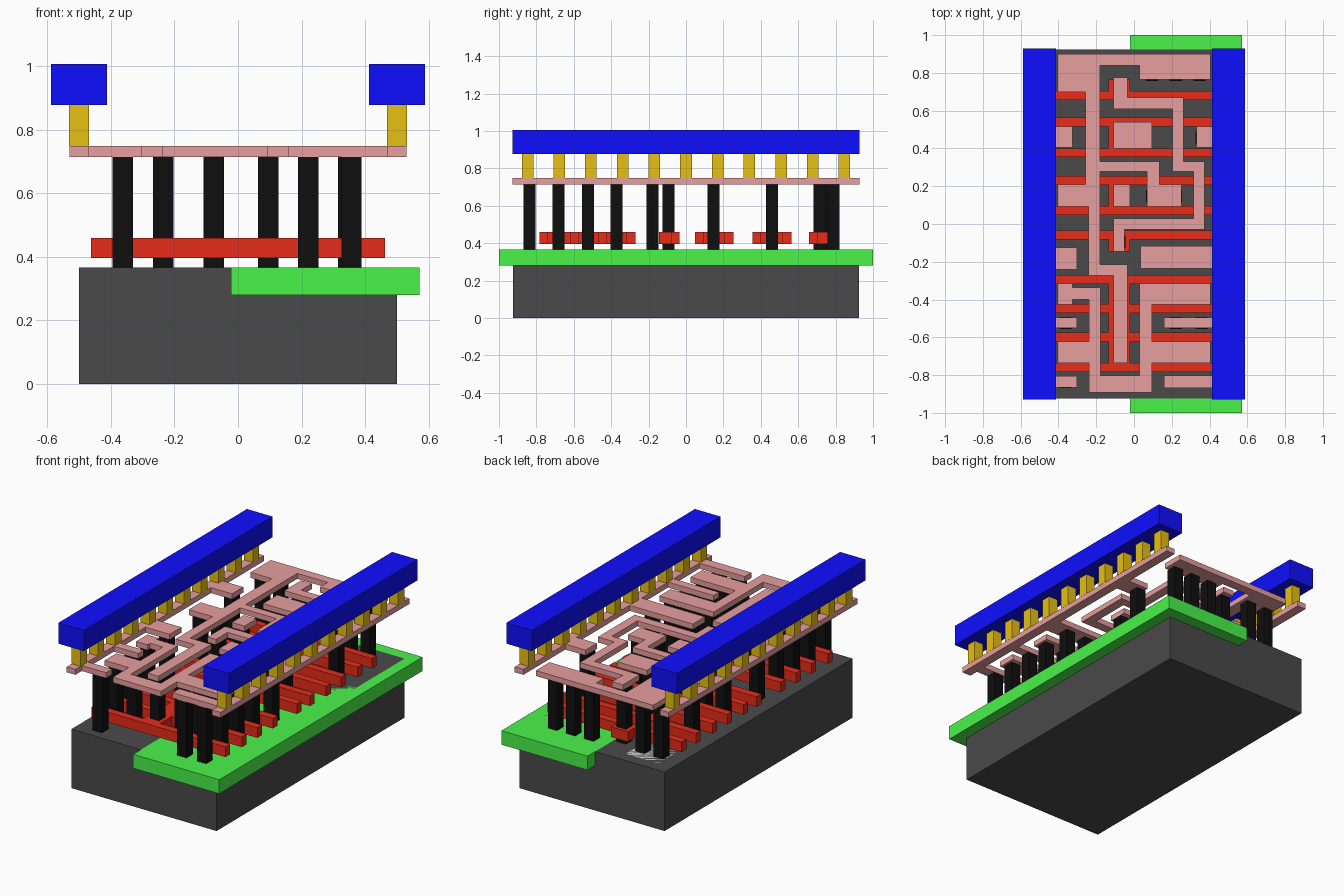
import bpy, bmesh


def material(name, rgb):
    m = bpy.data.materials.new(name)
    m.diffuse_color = (*rgb, 1)
    return m


DARK = material("substrate_grey", (0.068, 0.068, 0.068))
GREEN = material("well_green", (0.068, 0.9, 0.068))
LIGHT = material("diffusion_grey", (0.6, 0.6, 0.6))
RED = material("gate_red", (0.8, 0.025, 0.011))
BLACK = material("contact_black", (0.0046, 0.0046, 0.0046))
PINK = material("metal_pink", (0.8, 0.342, 0.342))
YELLOW = material("via_yellow", (0.8, 0.533, 0.006))
BLUE = material("rail_blue", (0.0046, 0.0046, 1.0))


def plate(name, rects, z0, z1, mat):
    """Union of (x0, x1, y0, y1) rectangles, extruded from z0 to z1."""
    xs = sorted({v for r in rects for v in r[:2]})
    ys = sorted({v for r in rects for v in r[2:]})
    bm = bmesh.new()
    for xa, xb in zip(xs, xs[1:]):
        for ya, yb in zip(ys, ys[1:]):
            cx, cy = (xa + xb) / 2, (ya + yb) / 2
            if any(r[0] < cx < r[1] and r[2] < cy < r[3] for r in rects):
                bm.faces.new([bm.verts.new((x, y, z0)) for x, y in
                              ((xa, ya), (xb, ya), (xb, yb), (xa, yb))])
    bmesh.ops.remove_doubles(bm, verts=bm.verts, dist=1e-5)
    ext = bmesh.ops.extrude_face_region(bm, geom=bm.faces[:], use_keep_orig=True)
    top = [g for g in ext["geom"] if isinstance(g, bmesh.types.BMVert)]
    bmesh.ops.translate(bm, verts=top, vec=(0, 0, z1 - z0))
    bmesh.ops.recalc_face_normals(bm, faces=bm.faces[:])
    bmesh.ops.dissolve_limit(bm, angle_limit=0.01, verts=bm.verts[:], edges=bm.edges[:])
    me = bpy.data.meshes.new(name)
    bm.to_mesh(me)
    bm.free()
    me.materials.append(mat)
    ob = bpy.data.objects.new(name, me)
    bpy.context.collection.objects.link(ob)
    return ob


def square(x, y, s=0.064):
    return (x - s / 2, x + s / 2, y - s / 2, y + s / 2)


# Substrate, well and doped strips, all flush at the top
plate("substrate", [(-0.5, 0.5, -0.925, 0.925)], 0, 0.367, DARK)
plate("well", [(-0.022, 0.571, -1, 1)], 0.28, 0.367, GREEN)
plate("diffusion_left", [(-0.405, -0.18, -0.88, 0.85)], 0.32, 0.367, LIGHT)
plate("diffusion_right", [(0.05, 0.405, -0.88, 0.85)], 0.32, 0.367, LIGHT)

# Gate fingers, grouped by the pad that joins them
PAD = (-0.135, -0.02)
GATES = [([0.68], 0.657, 0.765), ([0.54, 0.378], 0.355, 0.563),
         ([0.23, 0.071], 0.048, 0.253), ([-0.058], -0.145, -0.035),
         ([-0.294, -0.447, -0.598, -0.76], -0.783, -0.271)]
for i, (fingers, lo, hi) in enumerate(GATES):
    rects = [(-0.462, 0.462, y - 0.023, y + 0.023) for y in fingers]
    plate(f"gate_{i + 1}", rects + [(*PAD, lo, hi)], 0.396, 0.459, RED)

# Contact pillars, row by row
L1, L2, G, R1, R2, R3 = -0.362, -0.235, -0.076, 0.095, 0.221, 0.357
ROWS = {0.788: (R1, R2, 0.346), 0.757: (L1, L2), 0.713: (G,), 0.459: (L1, G, R3),
        0.147: (L1, L2, G, R1, R2), -0.093: (G,), -0.18: (L1, R1, R2, R3),
        -0.371: (L1, R1, R2, R3), -0.525: (L1, R2, R3),
        -0.681: (L1, L2, G, R1, R2, R3), -0.836: (L1, R2, R3)}
for i, (y, columns) in enumerate(ROWS.items()):
    plate(f"contact_row_{i + 1}", [square(x, y) for x in columns], 0.367, 0.714, BLACK)

# Lower metal: supply strips with stubs reaching inwards
Z0, Z1 = 0.714, 0.748
plate("left_supply", [(-0.53, -0.47, -0.928, 0.928),
                      (-0.5, -0.325, 0.405, 0.516), (-0.5, -0.303, -0.24, -0.124),
                      (-0.5, -0.303, -0.55, -0.495), (-0.5, -0.303, -0.865, -0.806)],
      Z0, Z1, PINK)
plate("right_supply", [(0.47, 0.53, -0.928, 0.928),
                       (0.33, 0.5, 0.405, 0.516), (0.034, 0.5, -0.235, -0.116),
                       (0.158, 0.5, -0.55, -0.495), (0.158, 0.5, -0.868, -0.803)],
      Z0, Z1, PINK)

# Lower metal: signal traces
plate("long_trace", [(-0.404, -0.18, 0.70, 0.90), (-0.404, 0.404, 0.84, 0.90),
                     (0.03, 0.404, 0.765, 0.90), (-0.24, -0.18, -0.272, 0.90),
                     (-0.257, -0.18, 0.11, 0.70), (-0.404, -0.18, 0.093, 0.21),
                     (-0.24, 0.135, 0.278, 0.332), (0.07, 0.135, 0.093, 0.332),
                     (0.07, 0.252, 0.093, 0.21), (-0.24, -0.034, -0.272, -0.214),
                     (-0.108, -0.034, -0.735, -0.214)], Z0, Z1, PINK)
plate("output_trace", [(-0.404, -0.325, -0.426, -0.315), (-0.404, -0.178, -0.40, -0.337),
                       (-0.238, -0.178, -0.892, -0.337), (-0.404, -0.178, -0.735, -0.621),
                       (-0.238, 0.094, -0.892, -0.802), (0.03, 0.094, -0.892, -0.315),
                       (0.03, 0.404, -0.426, -0.315), (0.03, 0.404, -0.735, -0.621)],
      Z0, Z1, PINK)
plate("winding_trace", [(-0.108, -0.034, 0.61, 0.775), (-0.108, 0.262, 0.61, 0.67),
                        (0.204, 0.262, 0.278, 0.67), (0.204, 0.374, 0.278, 0.332),
                        (0.315, 0.374, -0.03, 0.332), (-0.108, 0.374, -0.03, 0.028),
                        (-0.108, -0.05, -0.146, 0.028)], Z0, Z1, PINK)
plate("input_pad", [(-0.108, 0.095, 0.40, 0.54)], Z0, Z1, PINK)
plate("clock_pad", [(-0.108, -0.02, 0.093, 0.21)], Z0, Z1, PINK)

# Vias and upper power rails, one set per side
for side, s in (("left", -1), ("right", 1)):
    plate(f"{side}_vias", [square(s * 0.5, -0.847 + 0.1694 * i, 0.062) for i in range(11)],
          Z1, 0.877, YELLOW)
    plate(f"{side}_rail", [(s * 0.5 - 0.088, s * 0.5 + 0.088, -0.928, 0.928)], 0.877, 1.006, BLUE)
